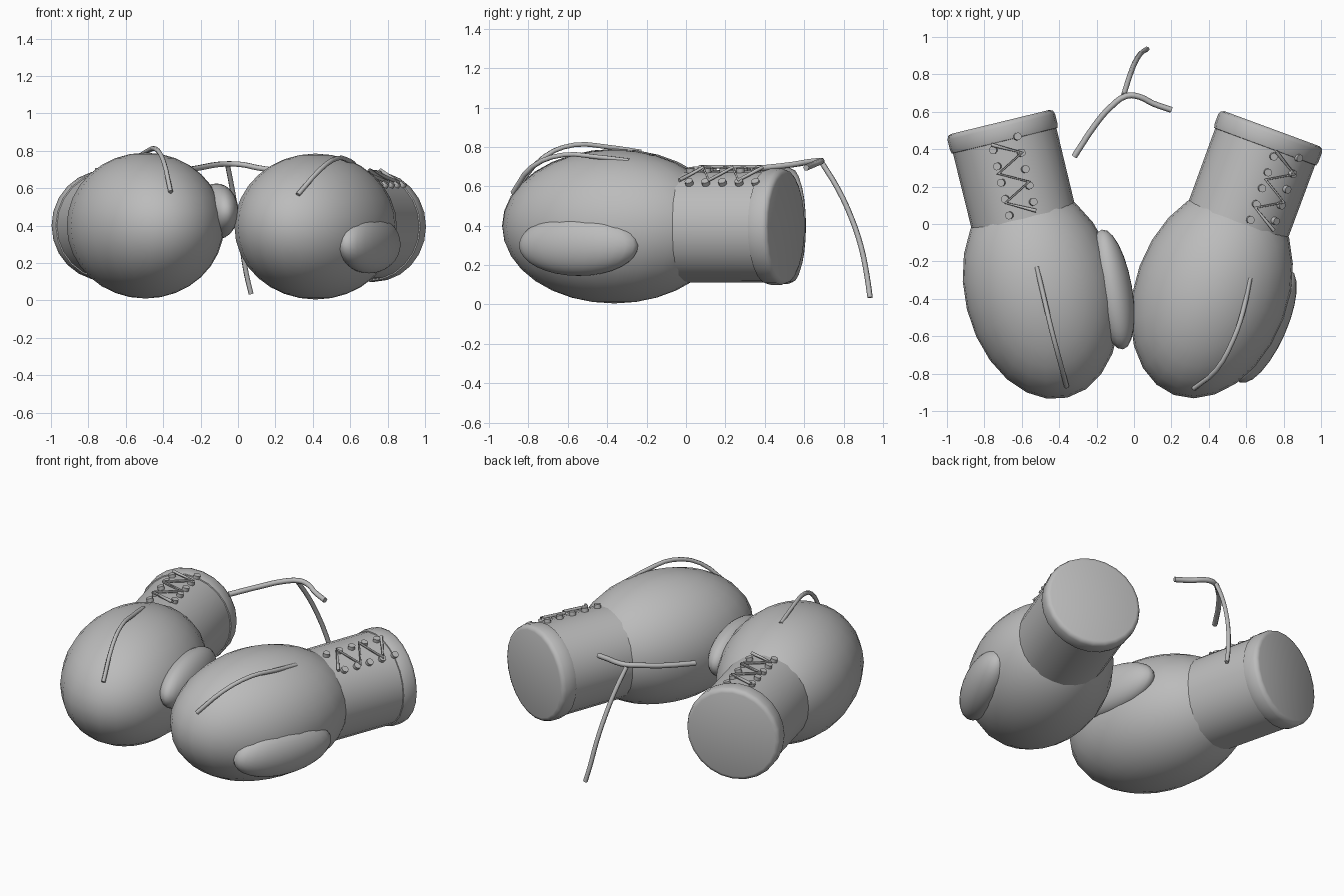
import bpy, math
from mathutils import Vector, Matrix

if "Cube" in bpy.data.objects:
    bpy.data.objects.remove(bpy.data.objects["Cube"])

grey = bpy.data.materials.new("plain grey")
grey.diffuse_color = (0.5, 0.5, 0.5, 1)
grey.use_nodes = True
grey.node_tree.nodes["Principled BSDF"].inputs["Base Color"].default_value = grey.diffuse_color


def finish(ob, name, matrix, angle=50):
    ob.name = name
    ob.matrix_world = matrix @ ob.matrix_world
    ob.data.materials.append(grey)
    bpy.ops.object.select_all(action='DESELECT')
    ob.select_set(True)
    bpy.context.view_layer.objects.active = ob
    if ob.type == 'MESH':
        bpy.ops.object.shade_smooth_by_angle(angle=math.radians(angle))
    return ob


def ellipsoid(name, matrix, radii):
    bpy.ops.mesh.primitive_uv_sphere_add(segments=24, ring_count=16, radius=1)
    ob = bpy.context.object
    ob.data.transform(Matrix.Diagonal((*radii, 1)))
    return finish(ob, name, matrix, 60)


def lathe(name, matrix, profile, sides=24):
    """Closed solid turned around the local y axis from (radius, y) pairs."""
    verts, faces = [], []
    for r, y in profile:
        for i in range(sides):
            a = 2 * math.pi * i / sides
            verts.append((r * math.sin(a), y, r * math.cos(a)))
    for k in range(len(profile) - 1):
        for i in range(sides):
            j = (i + 1) % sides
            faces.append((k * sides + i, k * sides + j,
                          (k + 1) * sides + j, (k + 1) * sides + i))
    last = (len(profile) - 1) * sides
    faces.append(tuple(reversed(range(sides))))
    faces.append(tuple(range(last, last + sides)))
    me = bpy.data.meshes.new(name)
    me.from_pydata(verts, [], faces)
    ob = bpy.data.objects.new(name, me)
    bpy.context.collection.objects.link(ob)
    return finish(ob, name, matrix)


def tube(name, points, radius, matrix=Matrix(), smooth=True):
    cu = bpy.data.curves.new(name, 'CURVE')
    cu.dimensions = '3D'
    cu.bevel_depth = radius
    cu.bevel_resolution = 1
    cu.use_fill_caps = True
    cu.resolution_u = 3
    if smooth:
        sp = cu.splines.new('BEZIER')
        sp.bezier_points.add(len(points) - 1)
        for bp, p in zip(sp.bezier_points, points):
            bp.co = p
            bp.handle_left_type = bp.handle_right_type = 'AUTO'
    else:
        sp = cu.splines.new('POLY')
        sp.points.add(len(points) - 1)
        for pt, p in zip(sp.points, points):
            pt.co = (*p, 1)
    ob = bpy.data.objects.new(name, cu)
    bpy.context.collection.objects.link(ob)
    return finish(ob, name, matrix)


def on_cuff(angle, y, r):
    a = math.radians(angle)
    return Vector((r * math.sin(a), y, r * math.cos(a)))


def glove(side, centre, turn, roll, thumb_at, thumb_turn, thumb_size, seam):
    frame = Matrix.Translation(centre) @ Matrix.Rotation(math.radians(turn), 4, 'Z')

    # padded mitt, thumb and cuff
    ellipsoid(side + "_mitt", frame, (0.41, 0.585, 0.39))
    ellipsoid(side + "_thumb", Matrix.Translation(thumb_at)
              @ Matrix.Rotation(math.radians(thumb_turn), 4, 'Z'), thumb_size)
    lathe(side + "_cuff", frame, [(0.283, 0.25), (0.285, 0.90)])
    lathe(side + "_cuff_band", frame,
          [(0.27, 0.825), (0.291, 0.83), (0.296, 0.85), (0.296, 0.905),
           (0.288, 0.925), (0.27, 0.932)])

    # raised seam over the knuckles
    tube(side + "_knuckle_seam", seam, 0.013)

    # two columns of eyelets with a lace zigzagging between them
    rows = [0.455 + 0.09 * i for i in range(5)]
    for k, s in enumerate((-1, 1)):
        for i, y in enumerate(rows):
            spot = on_cuff(roll + 14 * s, y + 0.02 * s, 0.29)
            bpy.ops.mesh.primitive_cylinder_add(vertices=10, radius=0.021, depth=0.03)
            ob = bpy.context.object
            up = Vector((spot.x, 0, spot.z)).to_track_quat('Z', 'Y').to_matrix().to_4x4()
            ob.matrix_world = Matrix.Translation(spot) @ up
            finish(ob, f"{side}_eyelet_{k}_{i}", frame)
    zigzag = [on_cuff(roll + (14 if i % 2 == 0 else -14), 0.425 + 0.08 * i, 0.308)
              for i in range(6)]
    tube(side + "_lace", zigzag, 0.01, frame, smooth=False)
    tube(side + "_lace_end", [on_cuff(roll + 3, 0.35, 0.29),
                              on_cuff(roll + 3, 0.39, 0.275)], 0.012, frame, smooth=False)


glove("left", (-0.495, -0.36, 0.4), 13.7, 0,
      (-0.115, -0.35, 0.475), 10, (0.105, 0.325, 0.15),
      [(-0.52, -0.23, 0.775), (-0.48, -0.40, 0.80), (-0.44, -0.57, 0.81),
       (-0.40, -0.72, 0.75), (-0.36, -0.87, 0.58)])

glove("right", (0.415, -0.365, 0.395), -20.2, 26,
      (0.70, -0.545, 0.30), -24, (0.115, 0.33, 0.155),
      [(0.62, -0.29, 0.73), (0.585, -0.46, 0.75), (0.53, -0.62, 0.76),
       (0.44, -0.78, 0.70), (0.32, -0.88, 0.565)])

# loose lace joining the gloves, with one hanging tail
tube("joining_lace", [(-0.32, 0.36, 0.69), (-0.20, 0.54, 0.71), (-0.12, 0.63, 0.725),
                      (-0.04, 0.685, 0.73), (0.03, 0.68, 0.725), (0.10, 0.645, 0.71),
                      (0.20, 0.61, 0.695)], 0.016)
tube("hanging_lace", [(-0.055, 0.69, 0.72), (-0.03, 0.77, 0.59), (-0.005, 0.84, 0.44),
                      (0.02, 0.89, 0.29), (0.045, 0.92, 0.14), (0.07, 0.935, 0.035)], 0.014)
